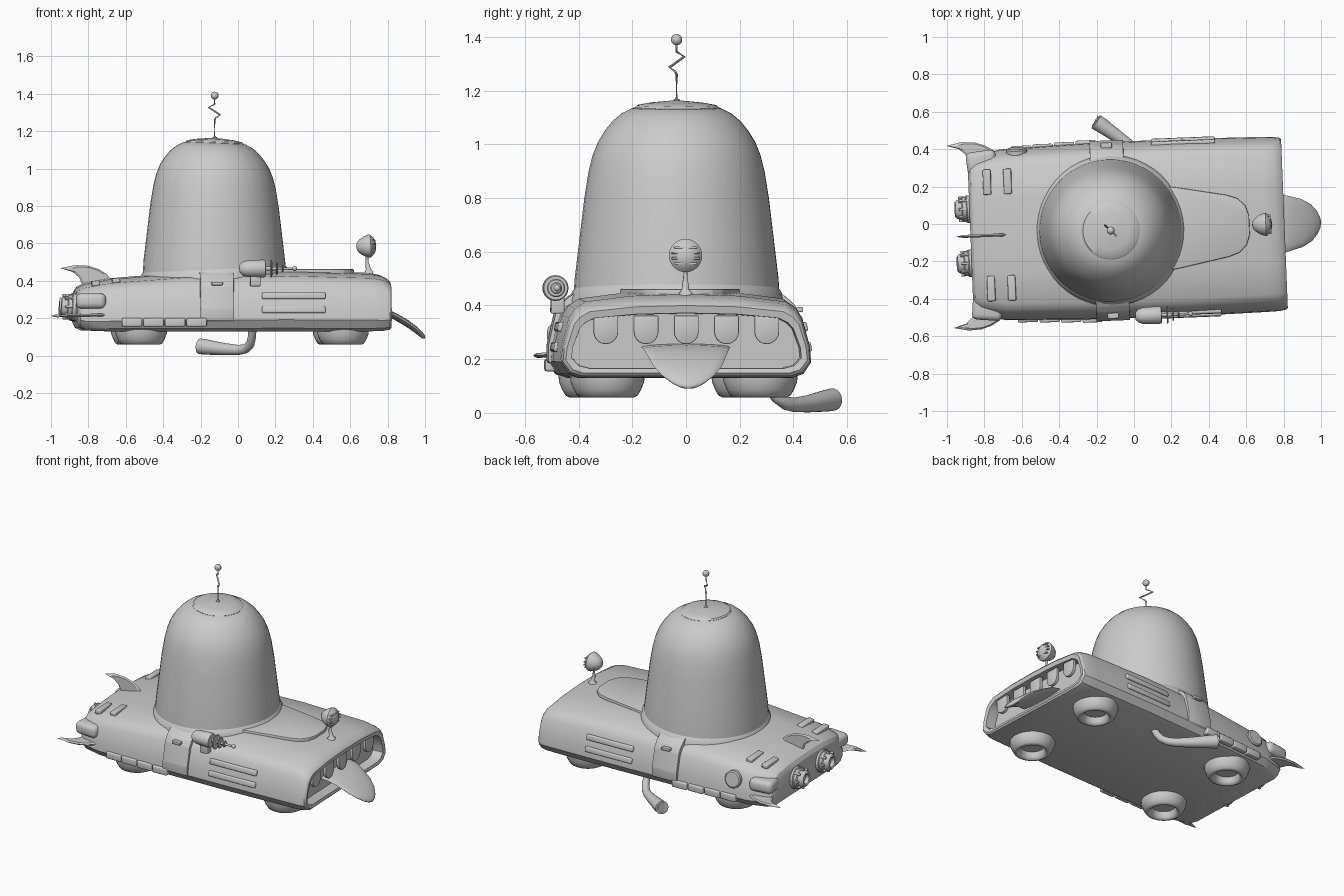
import bpy, bmesh, math
from mathutils import Matrix, Vector

if "Cube" in bpy.data.objects:
    bpy.data.objects.remove(bpy.data.objects["Cube"])

# The whole vehicle sits slightly turned about z
PLACE = Matrix.Translation((0, -0.03, 0)) @ Matrix.Rotation(0.04, 4, 'Z')


def finish(name, bm, angle=35):
    bmesh.ops.remove_doubles(bm, verts=bm.verts, dist=0.0002)
    bmesh.ops.recalc_face_normals(bm, faces=bm.faces)
    me = bpy.data.meshes.new(name)
    bm.to_mesh(me)
    bm.free()
    ob = bpy.data.objects.new(name, me)
    bpy.context.collection.objects.link(ob)
    ob.matrix_world = PLACE
    bpy.ops.object.select_all(action='DESELECT')
    ob.select_set(True)
    bpy.context.view_layer.objects.active = ob
    bpy.ops.object.shade_smooth_by_angle(angle=math.radians(angle))
    return ob


def loft(name, rings, angle=35):
    """Skin closed rings of equal length, capping both ends."""
    bm = bmesh.new()
    vs = [[bm.verts.new(p) for p in r] for r in rings]
    n = len(vs[0])
    for a, b in zip(vs, vs[1:]):
        for i in range(n):
            j = (i + 1) % n
            bm.faces.new((a[i], a[j], b[j], b[i]))
    bm.faces.new(vs[0])
    bm.faces.new(vs[-1])
    return finish(name, bm, angle)


def tube(name, pts, radii, axis=None, n=24, angle=35):
    """Circles along a path; a fixed axis turns it into a lathe."""
    pts = [Vector(p) for p in pts]
    rings = []
    for i, (p, r) in enumerate(zip(pts, radii)):
        d = Vector(axis) if axis else pts[min(i + 1, len(pts) - 1)] - pts[max(i - 1, 0)]
        q = d.to_track_quat('Z', 'Y')
        r = max(r, 0.00005)
        rings.append([p + q @ Vector((r * math.cos(t), r * math.sin(t), 0))
                      for t in (2 * math.pi * k / n for k in range(n))])
    return loft(name, rings, angle)


def lathe(name, origin, axis, profile, n=24, angle=35):
    o, a = Vector(origin), Vector(axis).normalized()
    return tube(name, [o + a * h for h, r in profile], [r for h, r in profile], axis, n, angle)


def prism(name, pts, vec, bevel=0.0):
    bm = bmesh.new()
    f = bm.faces.new([bm.verts.new(p) for p in pts])
    g = bmesh.ops.extrude_face_region(bm, geom=[f])
    bmesh.ops.translate(bm, vec=vec, verts=[v for v in g['geom'] if isinstance(v, bmesh.types.BMVert)])
    if bevel:
        bmesh.ops.bevel(bm, geom=bm.edges[:], offset=bevel, segments=2, profile=0.5, affect='EDGES')
    return finish(name, bm)


def box(name, loc, size, bevel=0.006, rot=(0, 'X')):
    bm = bmesh.new()
    bmesh.ops.create_cube(bm, size=1, matrix=Matrix.Diagonal((*size, 1)))
    bmesh.ops.bevel(bm, geom=bm.edges[:], offset=bevel, segments=3, profile=0.5, affect='EDGES')
    bm.transform(Matrix.Translation(loc) @ Matrix.Rotation(rot[0], 4, rot[1]))
    return finish(name, bm)


# Body: one cross-section scaled along x, ending in a recessed mouth
HALF = [(0.85, 0), (0.94, .05), (1, .19), (.99, .38), (.93, .72), (.88, .83), (.80, .91), (.43, .98)]


def section(x, w, zb, zt):
    right = [Vector((x, w * u, zb + v * (zt - zb))) for u, v in HALF]
    left = [Vector((p.x, -p.y, p.z)) for p in reversed(right)]
    return right + [Vector((x, 0, zt))] + left


loft("body", [section(*s) for s in [
    (-.875, .37, .18, .345), (-.86, .405, .15, .37), (-.83, .425, .135, .385),
    (-.70, .457, .13, .412), (-.3, .470, .13, .445), (.25, .475, .13, .455),
    (.70, .468, .13, .442), (.76, .466, .132, .43), (.795, .46, .138, .412),
    (.805, .45, .148, .40), (.80, .428, .166, .372), (.73, .425, .168, .370)]], 30)

# Teeth hanging in the mouth
for i in range(-2, 3):
    arc = [(0.046 * math.cos(t), 0.302 - 0.046 * math.sin(t))
           for t in (math.pi * k / 10 for k in range(11))]
    outline = [(.765, .15 * i + y, z) for y, z in [(.046, .362)] + arc + [(-.046, .362)]]
    prism("tooth", outline, (.022, 0, 0), 0.004)

# Tongue
rings = []
for x, z, w, t in [(.725, .245, .165, .012), (.78, .238, .16, .014), (.84, .21, .145, .016), (.90, .175, .128, .016),
                   (.95, .14, .098, .015), (.98, .113, .062, .013), (.993, .10, .035, .010), (1.0, .094, .004, .004)]:
    rings.append([Vector((x + .5 * t * math.sin(a), w * math.cos(a), z + t * math.sin(a)))
                  for a in (2 * math.pi * k / 20 for k in range(20))])
loft("tongue", rings, 60)

# Dome, collar and top cap
TILT = (0.04, 0, 1)
DOME = [(.42, .385), (.50, .380), (.65, .362), (.80, .344), (.90, .328), (.96, .313), (1.01, .293),
        (1.05, .268), (1.085, .240), (1.115, .205), (1.135, .165), (1.145, .10), (1.148, 0)]
tube("dome", [(-.125, 0, z) for z, r in DOME], [r for z, r in DOME], TILT, 48)
COLLAR = [(.39, .405), (.425, .402), (.455, .388), (.47, .375)]
tube("dome_collar", [(-.125, 0, z) for z, r in COLLAR], [r for z, r in COLLAR], (-.04, 0, 1), 48)
CAP = [(1.12, .155), (1.138, .156), (1.146, .148), (1.155, .10), (1.163, .02), (1.164, 0)]
tube("dome_cap", [(-.125, 0, z) for z, r in CAP], [r for z, r in CAP], TILT, 40)

# Zigzag antenna with ball tip
AX = -.125
tube("antenna", [(AX, 0, 1.15), (AX, 0, 1.26), (AX + .005, -.005, 1.27), (AX + .028, -.028, 1.287),
                 (AX - .03, .03, 1.327), (AX, 0, 1.345), (AX, 0, 1.38)], [.005] * 7, n=10)
lathe("antenna_foot", (AX, 0, 1.155), (0, 0, 1), [(0, .016), (.012, .012), (.016, .004)], 16)


def ball(name, c, r):
    lathe(name, c, (0, 0, 1), [(-r * math.cos(math.pi * k / 10), r * math.sin(math.pi * k / 10))
                               for k in range(11)], 20, 60)


ball("antenna_ball", (AX, 0, 1.39), .021)

# Hover pods
for x in (-.53, .55):
    for y in (-.285, .285):
        lathe("hover_pod", (x, y, 0), (0, 0, 1), [(.15, .14), (.115, .137), (.085, .125), (.065, .113), (.058, .10),
                                                  (.06, .088), (.075, .078), (.105, .072), (.105, 0)], 32, 50)

# Bent exhaust pipe under the far side
tube("exhaust_pipe", [(.09, .31, .15), (.088, .335, .10), (.08, .365, .06), (.055, .40, .036), (.02, .432, .030),
                      (-.05, .487, .034), (-.15, .563, .046), (-.180, .584, .050), (-.186, .589, .051), (-.175, .581, .05)],
     [.022, .022, .023, .025, .027, .032, .041, .042, .032, .028], n=20, angle=50)

# Side parts, mirrored on both flanks
for s in (1, -1):
    door = [(.46, .18), (.482, .19), (.482, .25), (.455, .37), (.435, .405), (.405, .432), (.36, .462),
            (.33, .44), (.33, .30), (.43, .18)]
    prism("door", [(-.22, s * y, z) for y, z in door], (.18, 0, 0), 0.004)
    box("door_handle", (-.13, s * .456, .385), (.06, .03, .018), .004)
    for z, y in ((.32, .452), (.245, .467)):
        box("side_grille", (.28, s * y, z), (.34, .026, .036), .008, (s * .17, 'X'))
    for k in range(4):
        box("sill_panel", (-.585 + .115 * k, s * (.452 + .005 * k), .178), (.108, .04, .046), .008)
    box("corner_lamp", (-.80, s * .39, .292), (.16, .125, .082), .028, (s * .1, 'Z'))
    for x, z in ((-.775, .386), (-.665, .400)):
        box("rear_vent", (x, s * .285, z), (.042, .135, .028), .007, (-.12, 'Y'))
    # Rear thrusters
    lathe("thruster", (-.83, s * .145, .255), (-1, 0, .08),
          [(0, .068), (.05, .074), (.062, .072), (.066, .064), (.085, .064), (.09, .056), (.112, .05),
           (.122, .04), (.118, .03), (.095, .026), (.095, 0)], 24)
    for k in range(8):
        a = math.pi * k / 4
        box("thruster_rib", (-.91, s * .145 + .061 * math.cos(a), .262 + .061 * math.sin(a)),
            (.045, .014, .014), .003, (a, 'X'))

# Fuel cap on the far side
lathe("fuel_cap", (-.61, .435, .295), (0, 1, .17), [(-.02, .056), (.018, .056), (.024, .048), (.024, 0)], 28)

# Three matching tail fins: one upright, two level
FIN = [(-.67, .0), (-.70, .045), (-.745, .072), (-.80, .090), (-.87, .094), (-.95, .077),
       (-.885, .058), (-.85, .028), (-.83, -.02), (-.75, -.03)]


def fin(name, place):
    """Lens-like blade: outline at mid-plane, raised smaller outline on both sides."""
    cx, ch = -.78, .045
    rings = []
    for t, k in ((-.008, .8), (0, 1), (.008, .8)):
        rings.append([Vector(place(cx + (x - cx) * k, ch + (h - ch) * k, t)) for x, h in FIN])
    loft(name, rings, 20)


fin("top_fin", lambda x, h, t: (x, t, .39 + h))
for s in (1, -1):
    fin("side_fin", lambda x, h, t: (x - .035, s * (.41 + h), .215 + t + .02 * (x + .8)))

# Raised hood panel
edge = [(.18, .225), (.24, .216), (.50, .166), (.56, .145), (.60, .105), (.618, .05)]
outline = edge + [(x, -y) for x, y in reversed(edge)]
prism("hood_panel", [(x, y, .43) for x, y in outline], (0, 0, .032), 0.006)

# Searchlight on a stalk
tube("lamp_stalk", [(.70, 0, .43), (.70, 0, .445), (.698, 0, .46), (.69, 0, .50), (.69, 0, .56)],
     [.03, .026, .014, .009, .012], n=16, angle=60)
lathe("lamp_head", (.69, 0, .585), (1, 0, .05), [(-.058, 0), (-.054, .02), (-.04, .037), (-.015, .053), (.008, .061),
                                                (.018, .062), (.024, .056), (.036, .045), (.046, .025), (.05, 0)], 28, 40)
for z, w in ((-.03, .085), (-.01, .105), (.01, .105), (.03, .085)):
    box("lamp_bar", (.718, 0, .586 + z), (.03, w, .008), .002)

# Ray blaster on the near flank
GY, GZ = -.462, .465
lathe("blaster_body", (0, GY, GZ), (1, 0, 0), [(-.012, 0), (-.01, .02), (.005, .036), (.03, .044), (.115, .048),
                                              (.128, .044), (.13, .03), (.13, 0)], 24)
box("blaster_mount", (.075, GY + .01, .405), (.055, .05, .07), .006)
lathe("blaster_barrel", (.12, GY, GZ), (1, 0, 0), [(0, .012), (.08, .008), (.17, .006), (.17, 0)], 12)
for x, r in ((.16, .048), (.19, .034), (.22, .022)):
    lathe("blaster_ring", (x, GY, GZ), (1, 0, 0), [(-.004, 0), (-.004, r - .004), (0, r), (.004, r - .004), (.004, 0)], 20)
ball("blaster_tip", (.285, GY, GZ), .013)
